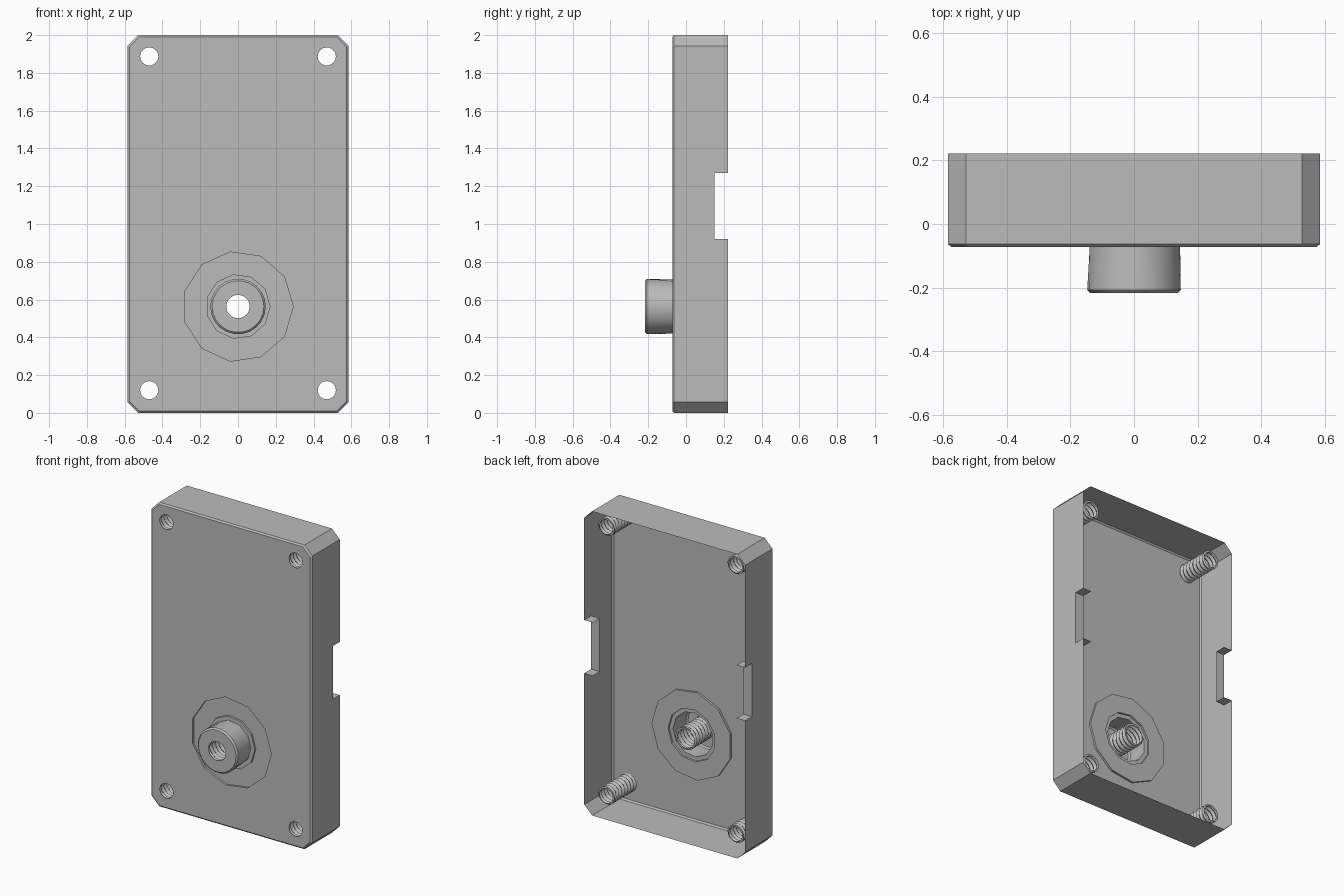
import bpy, bmesh
from math import cos, sin, pi, tau
from mathutils import Vector

if "Cube" in bpy.data.objects:
    bpy.data.objects.remove(bpy.data.objects["Cube"], do_unlink=True)

grey = bpy.data.materials.new("plain grey")
grey.use_nodes = True
GREY = (0.5, 0.5, 0.5, 1)
grey.diffuse_color = GREY
grey.node_tree.nodes["Principled BSDF"].inputs["Base Color"].default_value = GREY

W, H, CUT = 0.585, 2.0, 0.057           # half width, height, corner cut
BACK, EDGE, FRONT = 0.222, -0.063, -0.072
NOTCH_Y, NOTCH_LOW, NOTCH_HIGH = 0.15, 0.92, 1.27
KNOB_Z, KNOB_FRONT, SIDES = 0.563, -0.217, 11
HOLE_R, KNOB_HOLE_R = 0.048, 0.062
HOLES = [(x, z) for x in (-0.47, 0.47) for z in (0.12, 1.887)]


def finish(bm, name, smooth=False):
    bmesh.ops.recalc_face_normals(bm, faces=bm.faces)
    mesh = bpy.data.meshes.new(name)
    bm.to_mesh(mesh)
    bm.free()
    mesh.materials.append(grey)
    obj = bpy.data.objects.new(name, mesh)
    bpy.context.collection.objects.link(obj)
    if smooth:
        bpy.ops.object.select_all(action="DESELECT")
        obj.select_set(True)
        bpy.context.view_layer.objects.active = obj
        bpy.ops.object.shade_smooth_by_angle(angle=pi / 6)
    return obj


def octagon(y, inset=0):
    """Rectangle outline with cut corners, counter-clockwise from the front."""
    w, lo, hi = W - inset, inset, H - inset
    c = CUT - inset * 0.4
    xz = [(-w + c, lo), (w - c, lo), (w, lo + c), (w, hi - c),
          (w - c, hi), (-w + c, hi), (-w, hi - c), (-w, lo + c)]
    return [Vector((x, y, z)) for x, z in xz]


def circle(x, z, y, r, n):
    return [Vector((x + r * cos(tau * i / n), y, z + r * sin(tau * i / n)))
            for i in range(n)]


def coarse_ring(y, r):
    """Ring with doubled points whose outline is a coarse polygon."""
    pts = []
    for i in range(2 * SIDES):
        s = r * (cos(pi / SIDES) if i % 2 else 1)
        a = pi * i / SIDES
        pts.append(Vector((s * cos(a), y, KNOB_Z + s * sin(a))))
    return pts


def add_loop(bm, pts):
    return [bm.verts.new(p) for p in pts]


def bridge(bm, a, b):
    n = len(a)
    for i in range(n):
        j = (i + 1) % n
        bm.faces.new((a[i], a[j], b[j], b[i]))


def loop_edges(bm, verts):
    return [bm.edges.get((v, verts[i - 1])) or bm.edges.new((v, verts[i - 1]))
            for i, v in enumerate(verts)]


# Case: thin walls, bevelled front edge and pierced front plate
bm = bmesh.new()
rim, edge, front = (add_loop(bm, octagon(y, d)) for y, d in
                    ((BACK, 0), (EDGE, 0), (FRONT, 0.01)))
bridge(bm, edge, front)
for i in range(8):
    j = (i + 1) % 8
    a, b = rim[i], rim[j]
    notch = []
    if abs(a.co.x - b.co.x) < 1e-4:
        x = a.co.x
        yz = [(BACK, NOTCH_LOW), (NOTCH_Y, NOTCH_LOW),
              (NOTCH_Y, NOTCH_HIGH), (BACK, NOTCH_HIGH)]
        notch = add_loop(bm, [(x, y, z) for y, z in yz])
        # inward lip around the side notch
        inner = add_loop(bm, [(x - 0.062 * (1 if x > 0 else -1), y, z) for y, z in yz])
        for k in range(3):
            bm.faces.new((notch[k], notch[k + 1], inner[k + 1], inner[k]))
        if a.co.z > b.co.z:
            notch = notch[::-1]
    bm.faces.new([edge[j], edge[i], a] + notch + [b])

outlines = loop_edges(bm, front)
for x, z in HOLES:
    outlines += loop_edges(bm, add_loop(bm, circle(x, z, FRONT, HOLE_R, 24)))
outlines += loop_edges(bm, add_loop(bm, circle(0, KNOB_Z, FRONT, 0.292, SIDES)))
bmesh.ops.triangle_fill(bm, use_beauty=True, edges=outlines, normal=(0, -1, 0))
finish(bm, "case")

# Shallow dish around the knob
bm = bmesh.new()
dish = [(FRONT, 0.292), (FRONT + 0.013, 0.292), (FRONT + 0.013, 0.172),
        (FRONT, 0.172), (FRONT, 0.145)]
loops = [add_loop(bm, circle(0, KNOB_Z, y, r, SIDES)) for y, r in dish]
for a, b in zip(loops, loops[1:]):
    bridge(bm, a, b)
finish(bm, "knob_dish")

# Hollow knob: coarse at the base, rounder at the front
bm = bmesh.new()
N = 2 * SIDES
loops = [add_loop(bm, coarse_ring(FRONT, 0.145))]
for y, r in ((KNOB_FRONT + 0.01, 0.147), (KNOB_FRONT, 0.137),
             (KNOB_FRONT, KNOB_HOLE_R)):
    loops.append(add_loop(bm, circle(0, KNOB_Z, y, r, N)))
for a, b in zip(loops, loops[1:]):
    bridge(bm, a, b)
finish(bm, "knob", smooth=True)


def thread(name, x, z, r, start, length, pitch=0.03, depth=0.012, n=24):
    """Open tube with a helical V-shaped thread, trimmed flat at both ends."""
    bm = bmesh.new()
    steps = int((length / pitch + 1) * n)

    def point(i, radius, shift):
        y = start - pitch + pitch * (i / n + shift)
        y = min(max(y, start + 0.001), start + length)
        a = tau * i / n
        return bm.verts.new((x + radius * cos(a), y, z + radius * sin(a)))

    crest = [point(i, r, 0) for i in range(steps + n + 1)]
    root = [point(i, r + depth, 0.5) for i in range(steps + 1)]
    for i in range(steps):
        bm.faces.new((crest[i], crest[i + 1], root[i + 1], root[i]))
        bm.faces.new((root[i], root[i + 1], crest[i + n + 1], crest[i + n]))
    bmesh.ops.dissolve_degenerate(bm, dist=1e-5, edges=bm.edges)
    finish(bm, name, smooth=True)


# Threaded sleeves in the corners and in the knob
for x, z in HOLES:
    side = "left" if x > 0 else "right"
    level = "upper" if z > 1 else "lower"
    thread(f"{level}_{side}_screw_sleeve", x, z, HOLE_R, FRONT, 0.23)
thread("knob_sleeve", 0, KNOB_Z, KNOB_HOLE_R, KNOB_FRONT, 0.22)
